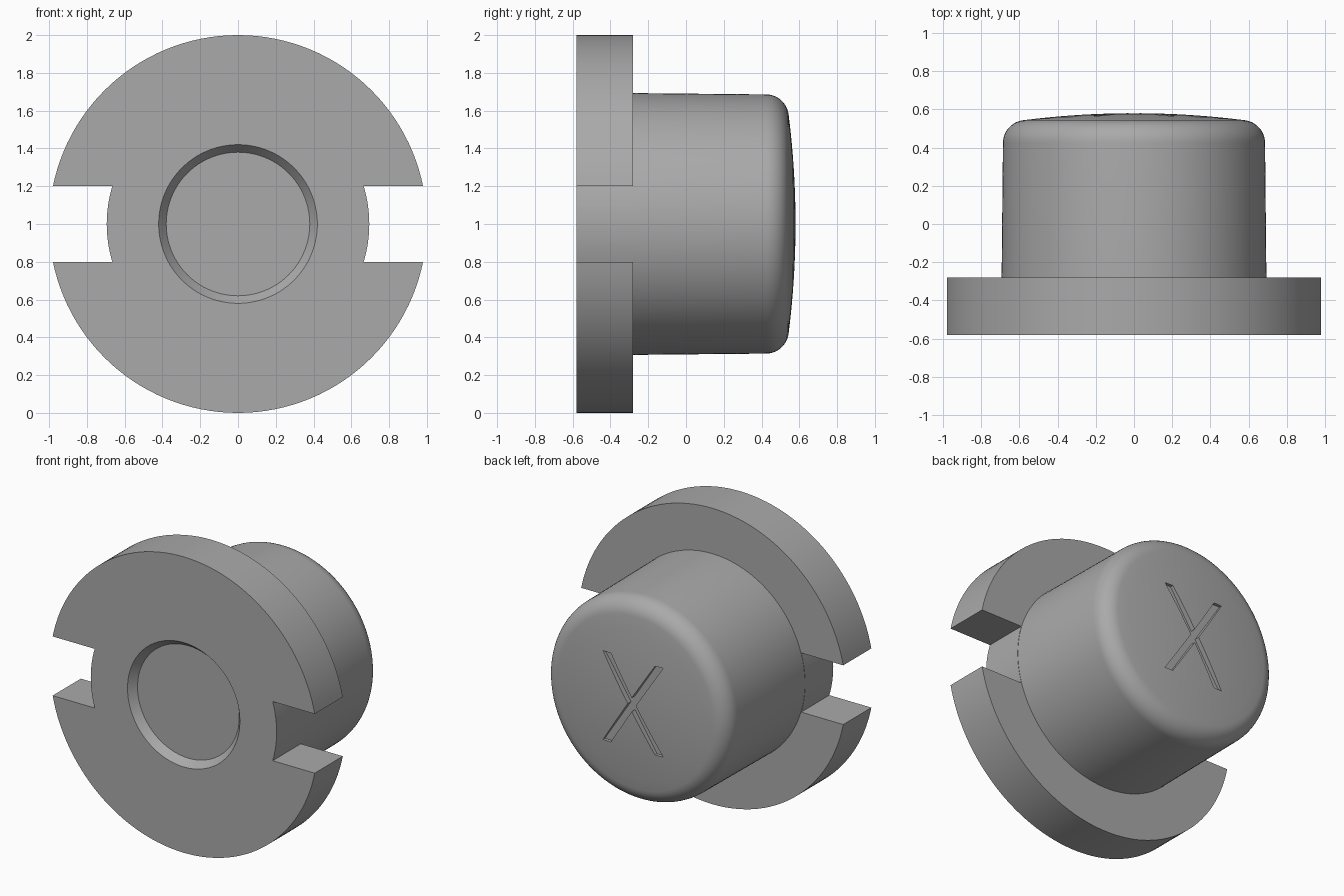
import bpy
import bmesh
from math import sin, cos, pi, radians, asin
from mathutils import Vector

cube = bpy.data.objects.get("Cube")
if cube:
    bpy.data.objects.remove(cube, do_unlink=True)

SEGMENTS = 128
FRONT, FLANGE_BACK, TIP = -0.58, -0.28, 0.58
CENTRE_Z = 1.0
STEM_R = 0.695

grey = bpy.data.materials.new("plain grey")
grey.use_nodes = True
colour = (0.4, 0.4, 0.4, 1)
grey.diffuse_color = colour
grey.node_tree.nodes["Principled BSDF"].inputs["Base Color"].default_value = colour


def finish(name, bm):
    """Turn a bmesh into a grey object."""
    bmesh.ops.recalc_face_normals(bm, faces=bm.faces)
    mesh = bpy.data.meshes.new(name)
    bm.to_mesh(mesh)
    bm.free()
    mesh.materials.append(grey)
    obj = bpy.data.objects.new(name, mesh)
    bpy.context.collection.objects.link(obj)
    return obj


def lathe(name, profile):
    """Spin (radius, y) points around the plug's axis."""
    bm = bmesh.new()
    verts = [bm.verts.new((r, y, CENTRE_Z)) for r, y in profile]
    edges = [bm.edges.new(pair) for pair in zip(verts, verts[1:])]
    bmesh.ops.spin(bm, geom=verts + edges, cent=(0, 0, CENTRE_Z), axis=(0, 1, 0),
                   angle=2 * pi, steps=SEGMENTS, use_merge=True)
    bmesh.ops.remove_doubles(bm, verts=bm.verts, dist=1e-5)
    return finish(name, bm)


def prism(name, outline, y0, y1):
    """Extrude an (x, z) outline, relative to the axis, along y."""
    bm = bmesh.new()
    face = bm.faces.new([bm.verts.new((x, y0, CENTRE_Z + z)) for x, z in outline])
    new = bmesh.ops.extrude_face_region(bm, geom=[face])["geom"]
    bmesh.ops.translate(bm, vec=Vector((0, y1 - y0, 0)),
                        verts=[v for v in new if isinstance(v, bmesh.types.BMVert)])
    return finish(name, bm)


def cut(target, cutter):
    cutter.hide_render = True
    mod = target.modifiers.new(cutter.name, 'BOOLEAN')
    mod.operation, mod.solver, mod.object = 'DIFFERENCE', 'EXACT', cutter
    bpy.context.view_layer.objects.active = target
    bpy.ops.object.modifier_apply(modifier=mod.name)
    bpy.data.objects.remove(cutter, do_unlink=True)


# Plug: front recess, wide flange, tapered stem, rounded shoulder, domed end
fillet, shoulder_r, shoulder_y = 0.12, 0.566, 0.424
profile = [(0, -0.53), (0.38, -0.53), (0.42, FRONT), (1, FRONT),
           (1, FLANGE_BACK), (0.693, FLANGE_BACK)]
for i in range(11):
    a = radians(83) * i / 10
    profile.append((shoulder_r + fillet * cos(a), shoulder_y + fillet * sin(a)))
rim_r, rim_y = profile[-1]
for i in range(7, -1, -1):
    t = i / 8
    profile.append((rim_r * t, TIP - (TIP - rim_y) * t * t))
plug = lathe("flanged_plug", profile)

# Side notches through the flange, down to the stem
half = asin(0.2 / STEM_R)
for side in (-1, 1):
    arc = [half * (i / 8 - 1) for i in range(17)]
    outline = [(side * STEM_R * cos(a), STEM_R * sin(a)) for a in arc]
    outline += [(side * 1.2, 0.2), (side * 1.2, -0.2)]
    cut(plug, prism("notch_cutter", outline, FRONT - 0.1, FLANGE_BACK))

# Shallow crossed grooves in the domed end
quarter = [(0.03, 0), (0.225, 0.3), (0.165, 0.3), (0, 0.046)]
cross = quarter + [(-x, z) for x, z in quarter[2:0:-1]]
cross += [(-x, -z) for x, z in quarter]
cross += [(x, -z) for x, z in quarter[2:0:-1]]
cut(plug, prism("cross_cutter", cross, 0.545, TIP + 0.1))

# Smooth round surfaces, keeping hard corners
bpy.ops.object.select_all(action='DESELECT')
plug.select_set(True)
bpy.context.view_layer.objects.active = plug
bpy.ops.object.shade_smooth_by_angle(angle=radians(30))
